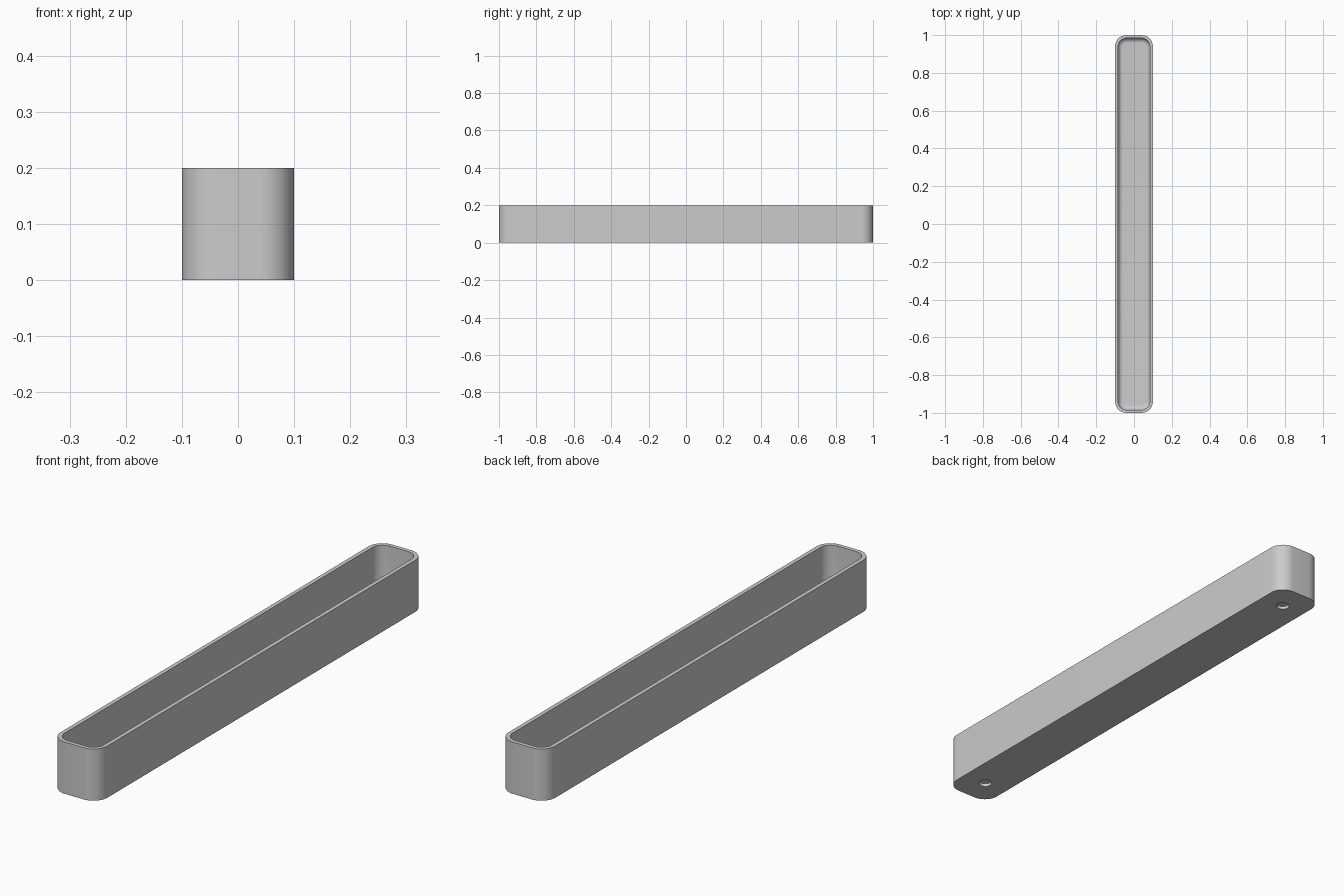
import bpy, bmesh, math

cube = bpy.data.objects.get("Cube")
if cube:
    bpy.data.objects.remove(cube, do_unlink=True)

HALF_W, HALF_L, HEIGHT, CORNER = 0.1, 1.0, 0.2, 0.06
WALL, FLOOR, FILLET = 0.016, 0.018, 0.025
STEPS = 12

grey = bpy.data.materials.new("plain grey")
grey.use_nodes = True
colour = (0.6, 0.6, 0.6, 1)
grey.diffuse_color = colour
grey.node_tree.nodes["Principled BSDF"].inputs["Base Color"].default_value = colour


def rounded_ring(bm, inset, z):
    """Rounded rectangle of vertices, moved inwards by inset."""
    r = CORNER - inset
    ring = []
    for i, (sx, sy) in enumerate([(1, 1), (-1, 1), (-1, -1), (1, -1)]):
        cx, cy = sx * (HALF_W - CORNER), sy * (HALF_L - CORNER)
        for k in range(STEPS + 1):
            a = math.pi / 2 * (i + k / STEPS)
            ring.append(bm.verts.new((cx + r * math.cos(a), cy + r * math.sin(a), z)))
    return ring


# Wall section from the outer base, over the rim, down to the filleted floor
section = [(0, 0), (0, HEIGHT), (WALL, HEIGHT)]
for k in range(9):
    a = math.pi / 2 * k / 8
    section.append((WALL + FILLET * (1 - math.cos(a)),
                    FLOOR + FILLET * (1 - math.sin(a))))

bm = bmesh.new()
rings = [rounded_ring(bm, inset, z) for inset, z in section]
for low, high in zip(rings, rings[1:]):
    n = len(low)
    for i in range(n):
        j = (i + 1) % n
        bm.faces.new((low[i], low[j], high[j], high[i]))
bm.faces.new(rings[0][::-1])
bm.faces.new(rings[-1])
bmesh.ops.recalc_face_normals(bm, faces=bm.faces)
mesh = bpy.data.meshes.new("tray")
bm.to_mesh(mesh)
bm.free()
mesh.materials.append(grey)
tray = bpy.data.objects.new("tray", mesh)
bpy.context.collection.objects.link(tray)

# Shallow round recesses under both ends
cutters = []
for side in (-1, 1):
    bpy.ops.mesh.primitive_cylinder_add(vertices=32, radius=0.025, depth=0.024,
                                        location=(0, side * 0.89, 0))
    cutter = bpy.context.object
    cutter.name = "recess_cutter"
    cutter.data.materials.append(grey)
    cutter.hide_render = True
    cutters.append(cutter)
    cut = tray.modifiers.new("recess", "BOOLEAN")
    cut.operation = "DIFFERENCE"
    cut.solver = "EXACT"
    cut.object = cutter

bpy.ops.object.select_all(action="DESELECT")
tray.select_set(True)
bpy.context.view_layer.objects.active = tray
for modifier in list(tray.modifiers):
    bpy.ops.object.modifier_apply(modifier=modifier.name)
for cutter in cutters:
    bpy.data.objects.remove(cutter, do_unlink=True)
bpy.ops.object.shade_smooth_by_angle(angle=math.radians(30))
